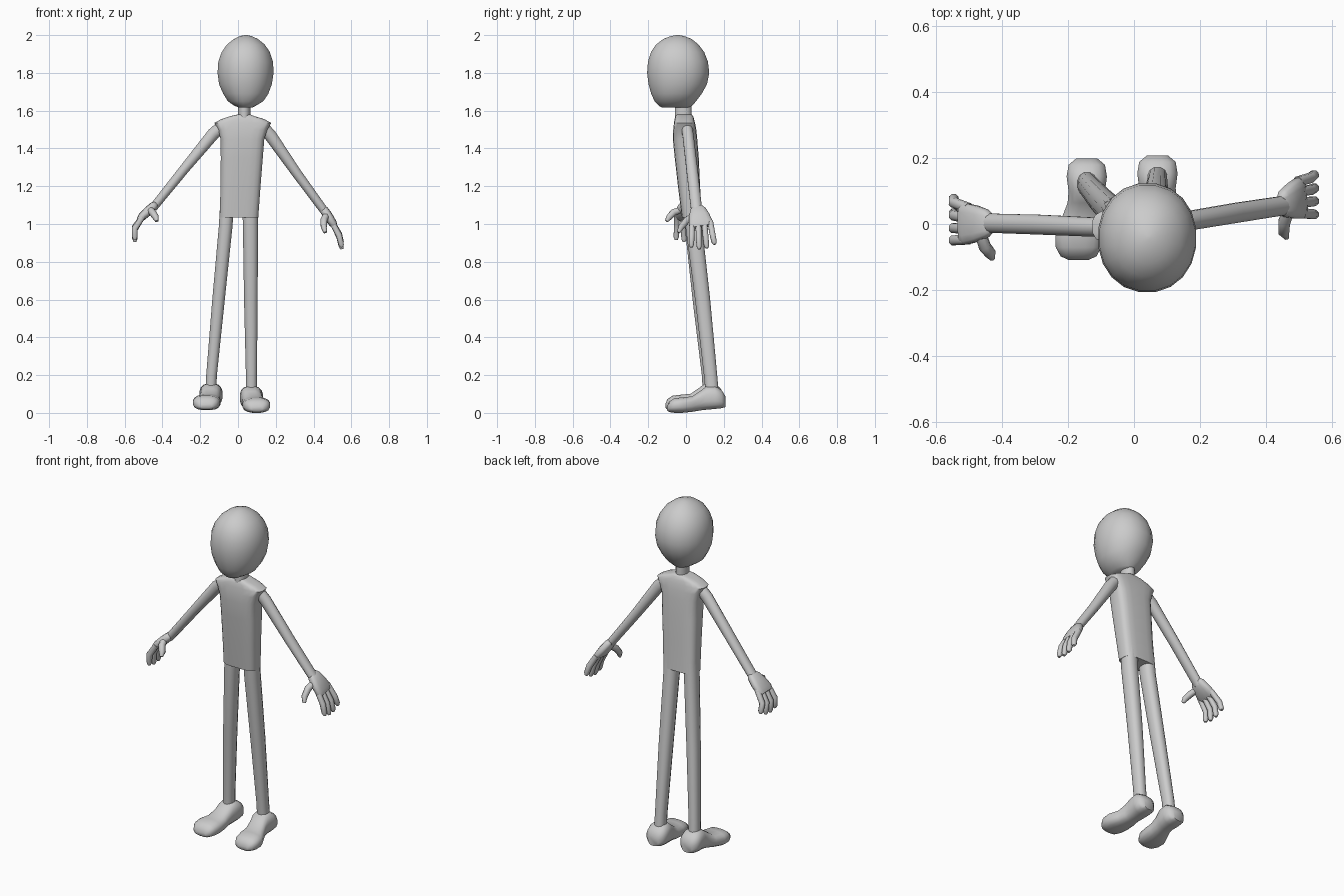
import bpy, bmesh, math
from mathutils import Vector

grey = bpy.data.materials.new("plain_grey")
grey.diffuse_color = (0.6, 0.6, 0.6, 1)


def ring(c, u, v, power=2.0, n=16):
    """Superellipse ring around c with half-axis vectors u and v."""
    pts = []
    for i in range(n):
        a = 2 * math.pi * (i + 0.5) / n
        ca, sa = math.cos(a), math.sin(a)
        x = math.copysign(abs(ca) ** (2 / power), ca)
        y = math.copysign(abs(sa) ** (2 / power), sa)
        pts.append(Vector(c) + u * x + v * y)
    return pts


def loft(name, rings, angle=45):
    """Skin a list of rings into one closed, smooth part."""
    bm = bmesh.new()
    rows = [[bm.verts.new(p) for p in r] for r in rings]
    n = len(rows[0])
    for a, b in zip(rows, rows[1:]):
        for i in range(n):
            j = (i + 1) % n
            bm.faces.new((a[i], a[j], b[j], b[i]))
    bm.faces.new(rows[0][::-1])
    bm.faces.new(rows[-1])
    bmesh.ops.recalc_face_normals(bm, faces=bm.faces)
    mesh = bpy.data.meshes.new(name)
    bm.to_mesh(mesh)
    bm.free()
    mesh.materials.append(grey)
    ob = bpy.data.objects.new(name, mesh)
    bpy.context.collection.objects.link(ob)
    bpy.ops.object.select_all(action='DESELECT')
    ob.select_set(True)
    bpy.context.view_layer.objects.active = ob
    bpy.ops.object.shade_smooth_by_angle(angle=math.radians(angle))


def stack(name, levels, power, n=16, angle=45):
    """Horizontal slices: z, x min, x max, y min, y max."""
    loft(name, [ring(((a + b) / 2, (c + d) / 2, z), Vector(((b - a) / 2, 0, 0)),
                     Vector((0, (d - c) / 2, 0)), power, n)
                for z, a, b, c, d in levels], angle)


def tube(name, path, power=2.0, n=12, side=(0, 1, 0)):
    """Limb along path points: position, half width along side, half thickness."""
    pts = [Vector(p[0]) for p in path]
    rings = []
    for i, (_, w, t) in enumerate(path):
        d = (pts[min(i + 1, len(pts) - 1)] - pts[max(i - 1, 0)]).normalized()
        s = Vector(side)
        u = (s - d * s.dot(d)).normalized()
        rings.append(ring(pts[i], u * w, d.cross(u) * t, power, n))
    loft(name, rings, 60)


# Head, neck and torso
stack("head", [
    (1.618, 0.00, 0.08, -0.13, 0.02), (1.626, -0.02, 0.095, -0.145, 0.033),
    (1.65, -0.055, 0.135, -0.168, 0.055), (1.69, -0.08, 0.162, -0.186, 0.085),
    (1.74, -0.102, 0.181, -0.200, 0.113), (1.80, -0.11, 0.19, -0.208, 0.125),
    (1.86, -0.106, 0.187, -0.203, 0.118), (1.91, -0.088, 0.17, -0.187, 0.098),
    (1.95, -0.06, 0.143, -0.160, 0.068), (1.98, -0.022, 0.105, -0.12, 0.03),
    (1.995, 0.01, 0.072, -0.08, -0.01), (2.0, 0.035, 0.05, -0.05, -0.035)],
    2.1, 20, 70)
stack("neck", [(1.54, 0.0, 0.066, -0.06, 0.03), (1.66, 0.0, 0.066, -0.06, 0.03)], 2)
stack("torso", [
    (1.035, -0.098, 0.108, -0.022, 0.085), (1.2, -0.093, 0.12, -0.043, 0.075),
    (1.35, -0.092, 0.132, -0.06, 0.068), (1.45, -0.093, 0.14, -0.07, 0.06),
    (1.50, -0.108, 0.157, -0.068, 0.055), (1.535, -0.126, 0.177, -0.064, 0.048),
    (1.555, -0.09, 0.14, -0.061, 0.043), (1.57, -0.045, 0.09, -0.057, 0.038),
    (1.58, 0.0, 0.065, -0.05, 0.03)], 3.6, 20, 50)

# Legs
tube("left_leg", [((-0.058, 0.032, 1.1), 0.045, 0.038), ((-0.066, 0.038, 0.98), 0.045, 0.037),
                  ((-0.103, 0.075, 0.6), 0.041, 0.034), ((-0.14, 0.118, 0.2), 0.035, 0.029),
                  ((-0.145, 0.125, 0.09), 0.036, 0.03)], 2.4)
tube("right_leg", [((0.064, 0.034, 1.1), 0.045, 0.042), ((0.066, 0.042, 0.98), 0.045, 0.041),
                   ((0.068, 0.088, 0.6), 0.041, 0.037), ((0.071, 0.13, 0.2), 0.036, 0.03),
                   ((0.071, 0.14, 0.09), 0.036, 0.031)], 2.4)


# Shoes, sliced from toe to heel: y, half width, bottom, top, sideways share
def shoe(name, toe_x, heel_x, dy, dz):
    slices = [(-0.103, 0.03, 0.012, 0.035, 0), (-0.092, 0.055, 0.004, 0.06, 0),
              (-0.065, 0.07, 0.0, 0.078, 0), (-0.02, 0.074, 0.0, 0.083, 0.1),
              (0.03, 0.062, 0.005, 0.088, 0.5), (0.07, 0.054, 0.012, 0.115, 0.8),
              (0.105, 0.056, 0.016, 0.142, 1), (0.15, 0.062, 0.02, 0.143, 1),
              (0.185, 0.056, 0.024, 0.122, 1), (0.205, 0.032, 0.03, 0.09, 1)]
    loft(name, [ring((toe_x + (heel_x - toe_x) * k, y + dy, (lo + hi) / 2 + dz),
                     Vector((w, 0, 0)), Vector((0, 0, (hi - lo) / 2)), 2.6, 16)
                for y, w, lo, hi, k in slices], 55)


shoe("left_shoe", -0.168, -0.143, -0.006, 0.014)
shoe("right_shoe", 0.1, 0.071, 0.003, 0.0)

# Arms
tube("left_arm", [((-0.08, -0.01, 1.52), 0.03, 0.034), ((-0.13, -0.009, 1.478), 0.03, 0.034),
                  ((-0.285, -0.002, 1.29), 0.031, 0.027), ((-0.45, 0.003, 1.085), 0.03, 0.023)])
tube("right_arm", [((0.125, 0.003, 1.52), 0.03, 0.034), ((0.172, 0.011, 1.468), 0.03, 0.034),
                   ((0.31, 0.034, 1.27), 0.031, 0.027), ((0.46, 0.057, 1.065), 0.03, 0.023)])


# Hands: palm, four curved fingers and a thumb
def hand(side, wrist, knuckle, middle, tip, roots, ends, thumb):
    w, k = Vector(wrist), Vector(knuckle)
    tube(side + "_palm", [(w, 0.03, 0.014), (w.lerp(k, 0.15), 0.042, 0.023),
                          (w.lerp(k, 0.5), 0.055, 0.025), (w.lerp(k, 0.9), 0.064, 0.022),
                          (w.lerp(k, 1.1), 0.055, 0.012)], 2.8, 14)
    for i, (y0, y1) in enumerate(zip(roots, ends)):
        rise = (0.01, 0.0, 0.005, 0.025)[i]
        p0 = Vector((w.lerp(k, 0.8).x, y0, w.lerp(k, 0.8).z))
        p1 = Vector((middle[0], (y0 + y1) / 2, middle[1] + rise / 2))
        p2 = Vector((tip[0], y1, tip[1] + rise))
        tube(f"{side}_finger_{i + 1}", [
            (p0, 0.016, 0.016), (p1, 0.016, 0.017), (p1.lerp(p2, 0.75), 0.015, 0.015),
            (p2, 0.008, 0.008)], 2.2, 8)
    r = (0.018, 0.019, 0.017, 0.009)
    tube(side + "_thumb", [(p, a, a) for p, a in zip(thumb, r)], 2.2, 8, (1, 0, 0))


hand("left", (-0.432, 0.002, 1.108), (-0.518, 0.0, 1.03), (-0.546, 0.972), (-0.546, 0.905),
     (-0.047, -0.015, 0.017, 0.048), (-0.052, -0.01, 0.035, 0.082),
     ((-0.465, -0.03, 1.075), (-0.452, -0.068, 1.06), (-0.435, -0.09, 1.035), (-0.43, -0.104, 1.015)))
hand("right", (0.445, 0.06, 1.09), (0.508, 0.08, 0.995), (0.535, 0.935), (0.55, 0.867),
     (0.033, 0.065, 0.097, 0.128), (0.028, 0.07, 0.11, 0.152),
     ((0.47, 0.045, 1.05), (0.455, 0.005, 1.02), (0.454, -0.025, 0.985), (0.462, -0.04, 0.955)))
